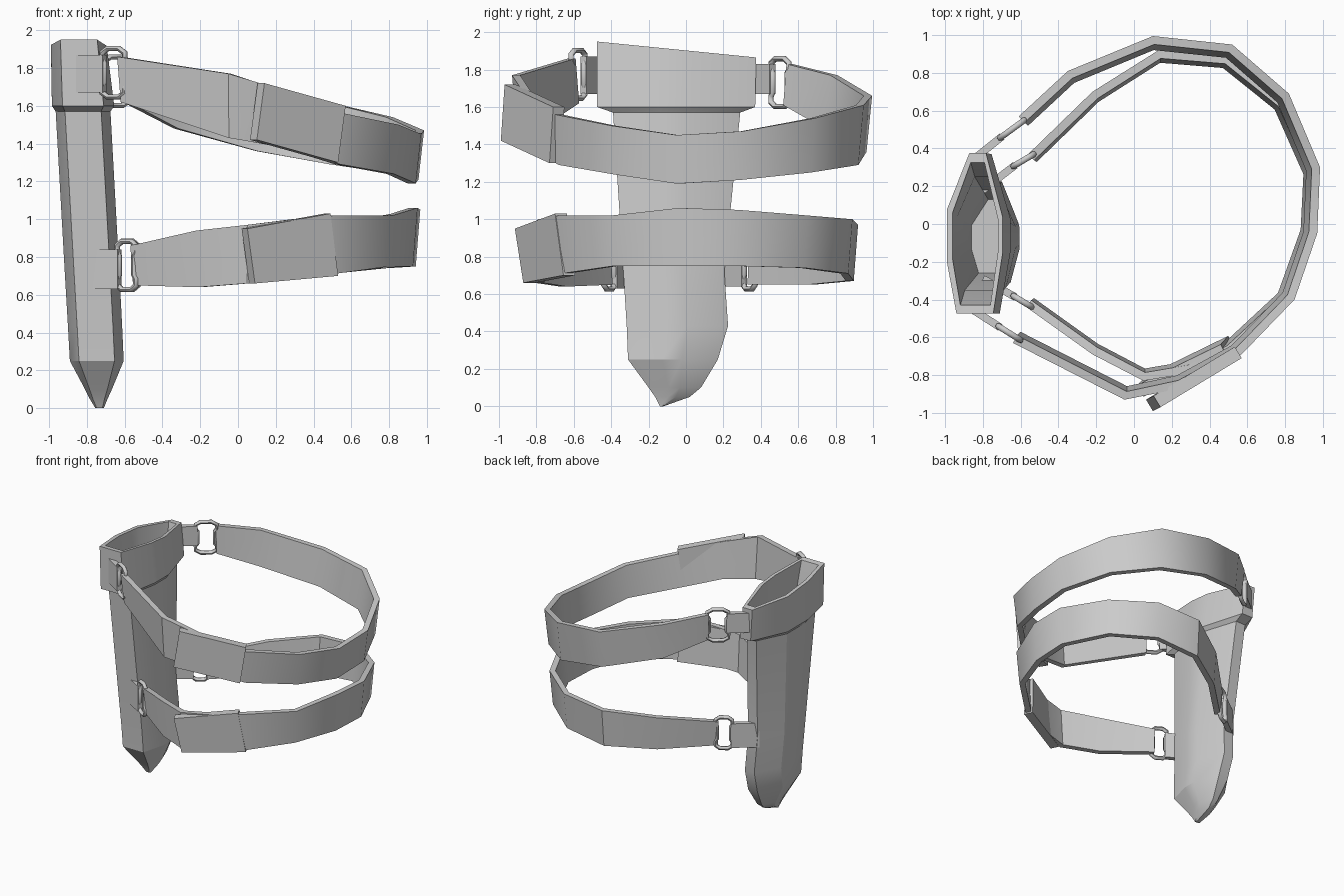
import bpy, bmesh, math
from mathutils import Vector

if "Cube" in bpy.data.objects:
    bpy.data.objects.remove(bpy.data.objects["Cube"])


def finish(name, bm, angle=35):
    bmesh.ops.recalc_face_normals(bm, faces=bm.faces)
    me = bpy.data.meshes.new(name)
    bm.to_mesh(me)
    bm.free()
    ob = bpy.data.objects.new(name, me)
    bpy.context.collection.objects.link(ob)
    bpy.ops.object.select_all(action='DESELECT')
    ob.select_set(True)
    bpy.context.view_layer.objects.active = ob
    bpy.ops.object.shade_smooth_by_angle(angle=math.radians(angle))
    return ob


def loft(name, rings, closed=False, angle=35):
    """Skin equal-length rings; cap the ends unless closed."""
    bm = bmesh.new()
    vs = [[bm.verts.new(p) for p in r] for r in rings]
    n = len(vs[0])
    for i in range(len(vs) - (0 if closed else 1)):
        a, b = vs[i], vs[(i + 1) % len(vs)]
        for j in range(n):
            bm.faces.new((a[j], a[(j + 1) % n], b[(j + 1) % n], b[j]))
    if not closed:
        bm.faces.new(vs[0])
        bm.faces.new(vs[-1])
    return finish(name, bm, angle)


def band(name, pts, thick, scale=1.0, shift=(0, 0)):
    """Strip along outer points (x, y, z top, z bottom), thickened to the left."""
    rings = []
    for i, (x, y, zt, zb) in enumerate(pts):
        a, b = pts[max(i - 1, 0)], pts[min(i + 1, len(pts) - 1)]
        t = Vector((b[0] - a[0], b[1] - a[1])).normalized()
        nx, ny = -t.y * thick, t.x * thick
        bx, by = x * scale + shift[0], y * scale + shift[1]
        rings.append([(x, y, zt), (x + nx, y + ny, zt),
                      (bx + nx, by + ny, zb), (bx, by, zb)])
    return loft(name, rings)


# Sheath: octagonal rings from tip to rim, then down inside the hollow
def octagon(z, x0, x1, y0, y1, slope=0.0):
    uv = [(.17, 0), (.83, 0), (1, .38), (1, .6), (.7, 1), (.4, 1), (0, .65), (0, .32)]
    out = []
    for u, v in uv:
        y = y0 + v * (y1 - y0)
        out.append((x0 + u * (x1 - x0), y, z - slope * (y - y0)))
    return out


loft("sheath", [
    octagon(0.00, -.755, -.71, -.14, -.12),
    octagon(0.05, -.785, -.69, -.165, .02),
    octagon(0.10, -.81, -.667, -.20, .08),
    octagon(0.25, -.89, -.605, -.31, .17),
    octagon(0.43, -.90, -.613, -.317, .225),
    octagon(0.72, -.917, -.628, -.335, .205),
    octagon(1.57, -.965, -.675, -.39, .29),
    octagon(1.60, -.985, -.655, -.475, .37),
    octagon(1.95, -.99, -.695, -.475, .375, .1),
    octagon(1.945, -.96, -.72, -.43, .325, .1),
    octagon(1.57, -.935, -.705, -.35, .25),
    octagon(0.30, -.86, -.64, -.26, .13)], angle=25)

# Straps, running counter-clockwise from the front end to the back end
band("upper_strap", [
    (-.64, -.63, 1.86, 1.62), (-.05, -.93, 1.77, 1.43), (.25, -.87, 1.68, 1.38),
    (.56, -.70, 1.56, 1.29), (.85, -.40, 1.50, 1.24), (.97, -.05, 1.45, 1.19),
    (.985, .30, 1.47, 1.21), (.82, .69, 1.54, 1.25), (.52, .95, 1.61, 1.29),
    (.10, .995, 1.66, 1.36), (-.35, .81, 1.77, 1.48), (-.61, .57, 1.83, 1.61)],
    .045, .97)
band("lower_strap", [
    (-.57, -.44, .86, .65), (-.22, -.69, .94, .64), (.05, -.83, .97, .66),
    (.30, -.79, 1.00, .69), (.52, -.68, 1.02, .71), (.82, -.40, 1.02, .75),
    (.95, -.04, 1.06, .75), (.965, .28, 1.05, .75), (.80, .65, 1.02, .74),
    (.50, .89, 1.00, .71), (.13, .92, .97, .67), (-.22, .70, .92, .65),
    (-.56, .37, .85, .65)], .045, .975)

# Buckle plates
band("upper_buckle", [(.14, -.97, 1.72, 1.42), (.57, -.71, 1.60, 1.30)],
     .07, shift=(-.04, -.02))
band("lower_buckle", [(.05, -.915, .95, .66), (.49, -.70, 1.03, .70)],
     .07, shift=(.04, .045))


# Connecting rings, standing upright along the strap direction
def link(name, p, q, zc):
    p, q = Vector((*p, zc)), Vector((*q, zc))
    d = (q - p).normalized()
    c, w, up = (p + q) / 2, (q - p).length / 2, Vector((0, 0, 1))
    side, r = d.cross(up), .016
    prof = [(1, .07), (1, .105), (.5, .128), (-.5, .128), (-1, .105), (-1, .07),
            (-.8, .05), (-.8, -.05), (-1, -.07), (-1, -.105), (-.5, -.128),
            (.5, -.128), (1, -.105), (1, -.07), (.8, -.05), (.8, .05)]
    path = [c + d * (u * w) + up * v for u, v in prof]
    rings = []
    for i, m in enumerate(path):
        t = (path[(i + 1) % len(path)] - path[i - 1]).normalized()
        o = side.cross(t)
        rings.append([m + (side * math.cos(k * math.pi / 3) +
                           o * math.sin(k * math.pi / 3)) * r for k in range(6)])
    loft(name, rings, closed=True, angle=60)


# Each fitting: a fabric tab from the sheath, then a ring
for name, root, tip, end, zt, zb, zc in [
        ("upper_front", (-.86, -.45), (-.72, -.54), (-.60, -.615), 1.87, 1.67, 1.775),
        ("upper_back", (-.84, .35), (-.71, .455), (-.58, .55), 1.83, 1.67, 1.73),
        ("lower_front", (-.80, -.29), (-.64, -.38), (-.54, -.44), .84, .63, .755),
        ("lower_back", (-.80, .18), (-.64, .305), (-.53, .37), .84, .64, .755)]:
    d = (Vector(end) - Vector(tip)).normalized()
    off = Vector((d.y, -d.x)) * .02
    a, b = Vector(root) + off, Vector(tip) + off + d * .015
    band(name + "_tab", [(*a, zt, zb), (*b, zt, zb)], .04)
    link(name + "_ring", tip, end, zc)
